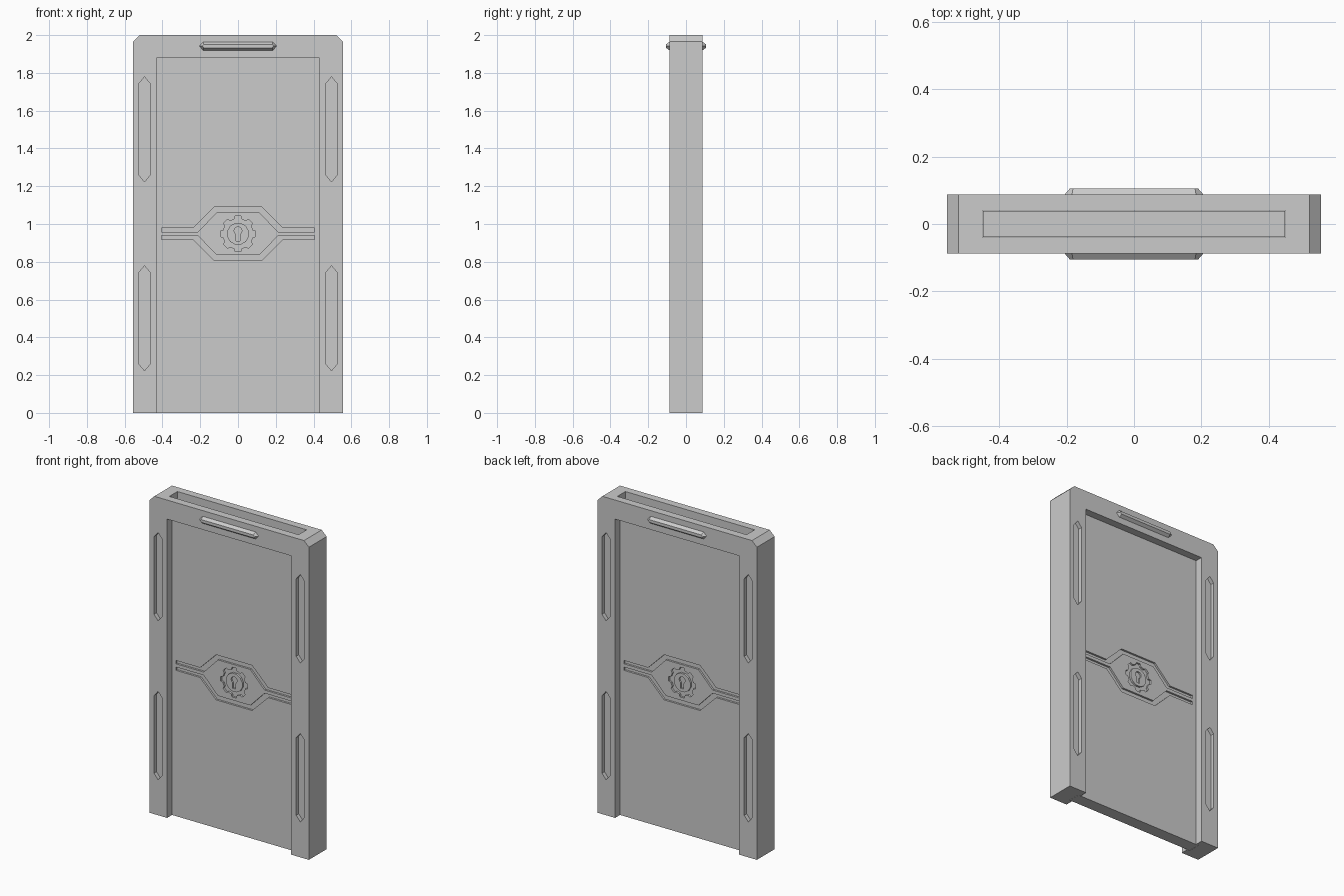
import bpy, bmesh
from math import sin, cos, pi

if "Cube" in bpy.data.objects:
    bpy.data.objects.remove(bpy.data.objects["Cube"])

D = 0.088          # half depth of the frame
DOOR = 0.039       # half thickness of the door leaf
CZ = 0.948         # height of the door emblem


def prism(name, pts, y0, y1, inset=None):
    """Extrude an x/z outline from y0 to y1; inset gives a second outline at y1."""
    bm = bmesh.new()
    a = [bm.verts.new((x, y0, z)) for x, z in pts]
    b = [bm.verts.new((x, y1, z)) for x, z in (inset or pts)]
    n = len(a)
    bm.faces.new(a)
    bm.faces.new(b[::-1])
    for i in range(n):
        j = (i + 1) % n
        bm.faces.new((a[i], b[i], b[j], a[j]))
    bmesh.ops.recalc_face_normals(bm, faces=bm.faces)
    me = bpy.data.meshes.new(name)
    bm.to_mesh(me)
    bm.free()
    ob = bpy.data.objects.new(name, me)
    bpy.context.collection.objects.link(ob)
    return ob


def cut(target, cutter):
    mod = target.modifiers.new("cut", 'BOOLEAN')
    mod.operation, mod.solver, mod.object = 'DIFFERENCE', 'EXACT', cutter
    bpy.context.view_layer.objects.active = target
    bpy.ops.object.modifier_apply(modifier=mod.name)
    bpy.data.objects.remove(cutter, do_unlink=True)


def engrave(target, pts, surface, depth):
    """Cut the outline into both the front and the back surface."""
    for s in (-1, 1):
        cut(target, prism("cutter", pts, s * (surface - depth), s * (surface + 0.03)))


def rect(x, z0, z1):
    return [(-x, z0), (x, z0), (x, z1), (-x, z1)]


def lozenge(cx, cz, w, h, tip):
    """Upright bar with pointed ends."""
    return [(cx, cz - h), (cx + w, cz - h + tip), (cx + w, cz + h - tip),
            (cx, cz + h), (cx - w, cz + h - tip), (cx - w, cz - h + tip)]


def flat_hex(cz, w, h, tip):
    return [(z, x + cz) for x, z in lozenge(0, 0, h, w, tip)]


# Door frame with chamfered top corners
half = [(0.432, 1.88), (0.432, 0), (0.555, 0), (0.555, 1.967), (0.521, 2.0)]
frame = prism("door_frame", half + [(-x, z) for x, z in half[::-1]], -D, D)

# Slot that the door slides in, open at the top
cut(frame, prism("cutter", rect(0.45, -0.1, 2.1), -0.04, 0.04))

# Long recesses on the jambs
for sx in (-1, 1):
    for cz in (0.501, 1.501):
        engrave(frame, lozenge(sx * 0.495, cz, 0.028, 0.278, 0.034), D, 0.025)

# Bevelled bars on the header
for s, side in ((-1, "front"), (1, "back")):
    prism("header_bar_" + side, flat_hex(1.942, 0.21, 0.026, 0.025),
          s * (D - 0.005), s * 0.106, flat_hex(1.942, 0.19, 0.009, 0.009))

# Door leaf
door = prism("door_leaf", rect(0.449, 0, 1.9), -DOOR, DOOR)

# Engraved bands around the lock
left = [(-0.405, 0.031), (-0.237, 0.031), (-0.125, 0.142)]
inner = [(-0.405, 0.010), (-0.212, 0.010), (-0.113, 0.113)]
band = left + [(-x, z) for x, z in left[::-1]]
band += inner_r if (inner_r := [(-x, z) for x, z in inner]) else []
band += inner[::-1]
for sz in (1, -1):
    engrave(door, [(x, CZ + sz * z) for x, z in band], DOOR, 0.012)

# Gear-shaped recess
gear = []
for i in range(8):
    for off, r in ((-0.30, 0.080), (-0.20, 0.095), (0.20, 0.095), (0.30, 0.080)):
        t = (i + off) * pi / 4
        gear.append((r * sin(t), CZ + r * cos(t)))
engrave(door, gear, DOOR, 0.012)

# Lock plates with a keyhole inside the gear
disc = [(0.059 * sin((i + .5) * pi / 6), CZ + 0.059 * cos((i + .5) * pi / 6)) for i in range(12)]
key = [(0.021 * sin(t), CZ + 0.016 + 0.021 * cos(t))
       for t in [(-0.85 + 1.7 * i / 10) * pi for i in range(11)]]
key += [(0.010, CZ - 0.038), (-0.010, CZ - 0.038)]
for s, side in ((-1, "front"), (1, "back")):
    plate = prism("lock_plate_" + side, disc, s * (DOOR - 0.014), s * DOOR)
    cut(plate, prism("cutter", key, s * (DOOR - 0.010), s * (DOOR + 0.03)))
